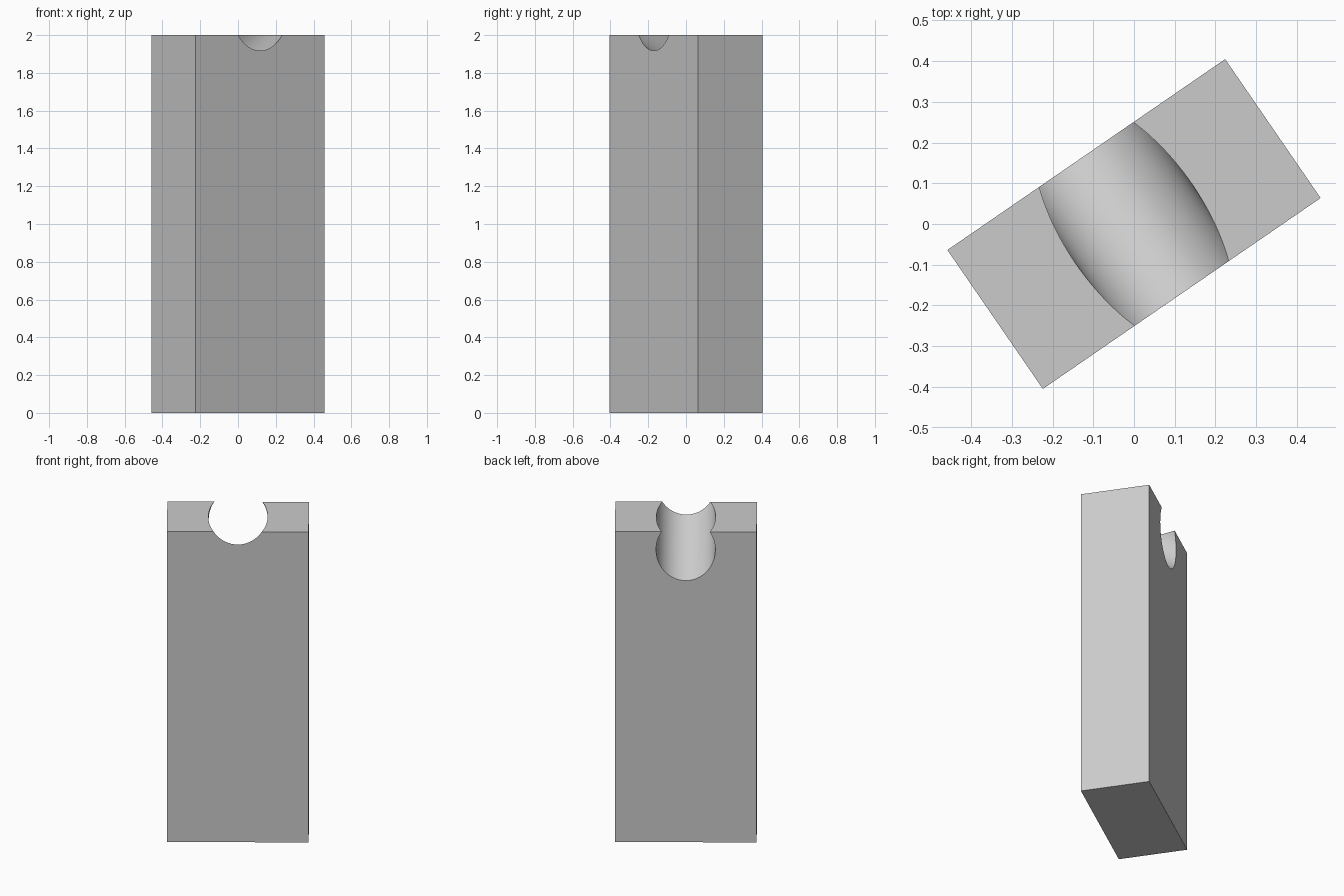
import bpy
from math import radians

default = bpy.data.objects.get("Cube")
if default:
    bpy.data.objects.remove(default, do_unlink=True)

TURN = radians(34.5)      # the block stands turned about z
SLOPE = radians(29.3)     # the groove rises towards the front
LENGTH, WIDTH, HEIGHT = 0.828, 0.414, 2.0

# Single plain grey
grey = bpy.data.materials.new("plain grey")
grey.use_nodes = True
colour = (0.6, 0.6, 0.6, 1)
grey.diffuse_color = colour
grey.node_tree.nodes["Principled BSDF"].inputs["Base Color"].default_value = colour

# Groove cutter: a sloping cylinder through the middle of the top face
bpy.ops.mesh.primitive_cylinder_add(vertices=128, radius=0.173, depth=2,
                                    location=(0, 0, HEIGHT),
                                    rotation=(radians(90) - SLOPE, 0, TURN))
cutter = bpy.context.object
cutter.name = "groove_cutter"
cutter.data.materials.append(grey)
cutter.hide_render = True
cutter.hide_viewport = False

# Upright block
bpy.ops.mesh.primitive_cube_add(size=1, location=(0, 0, HEIGHT / 2),
                                rotation=(0, 0, TURN))
block = bpy.context.object
block.name = "grooved_block"
block.scale = (LENGTH, WIDTH, HEIGHT)
bpy.ops.object.transform_apply(location=False, rotation=False, scale=True)
block.data.materials.append(grey)

# Cut the groove, then drop the cutter
cut = block.modifiers.new("groove", 'BOOLEAN')
cut.operation = 'DIFFERENCE'
cut.solver = 'EXACT'
cut.object = cutter
bpy.ops.object.modifier_apply(modifier=cut.name)
bpy.data.objects.remove(cutter, do_unlink=True)

# Smooth groove, crisp edges
bpy.ops.object.shade_smooth_by_angle(angle=radians(20))
